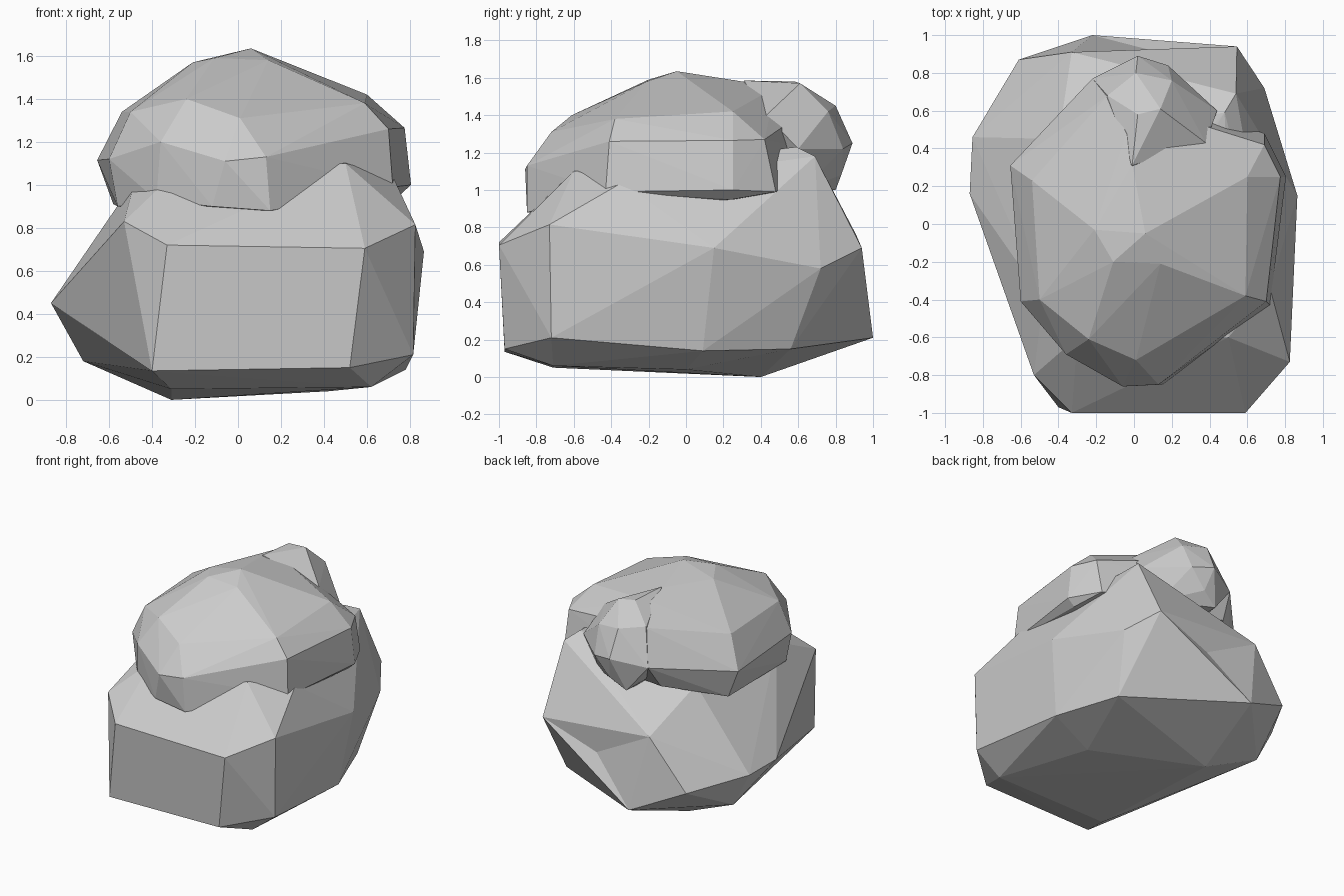
import bpy, bmesh
from mathutils import Vector


def rock(name, corners, dents=()):
    """Flat-faced boulder: convex hull of its main corners, then some corners pushed in."""
    bm = bmesh.new()
    for c in corners:
        bm.verts.new(c)
    res = bmesh.ops.convex_hull(bm, input=bm.verts[:])
    loose = {v for v in res["geom_interior"] if isinstance(v, bmesh.types.BMVert)}
    loose |= {v for v in bm.verts if not v.link_faces}
    bmesh.ops.delete(bm, geom=list(loose), context='VERTS')
    for old, new in dents:
        v = min(bm.verts, key=lambda w: (w.co - Vector(old)).length)
        v.co = new
    bmesh.ops.recalc_face_normals(bm, faces=bm.faces[:])
    mesh = bpy.data.meshes.new(name)
    bm.to_mesh(mesh)
    bm.free()
    obj = bpy.data.objects.new(name, mesh)
    bpy.context.collection.objects.link(obj)
    return obj


# Large base boulder: underside, belt, shoulders, crown
rock("base_boulder", [
    (-.31, -.71, .05), (.62, -.71, .06), (-.31, .40, 0), (.42, .0, .04),
    (-.40, -.97, .135), (.52, -.97, .15), (.815, -.72, .21), (.78, .09, .14),
    (.61, .56, .15), (-.22, 1.0, .21), (-.72, .46, .18),
    (-.87, .16, .45), (-.855, .46, .44), (-.61, .87, .39), (.11, .99, .53),
    (.69, .72, .58), (.545, .94, .69), (.865, .15, .69),
    (-.33, -1, .72), (.59, -1, .705), (.825, -.73, .815), (-.53, -.80, .83),
    (-.33, .91, .76), (.72, -.34, 1.04), (.50, -.60, 1.10),
    (-.30, -.60, 1.05), (-.48, -.40, 1.02), (-.40, .45, 1.0),
    (.54, .69, 1.18), (.48, .59, 1.23),
], dents=[((.11, .99, .53), (.11, .915, .53))])

# Upper boulder resting on the base
rock("top_boulder", [
    (.06, -.05, 1.635), (-.11, -.20, 1.59), (-.21, -.03, 1.57), (-.02, .30, 1.58),
    (.14, -.21, 1.58),
    (.59, -.38, 1.38), (.60, .25, 1.42), (.39, .43, 1.38),
    (-.50, -.40, 1.34), (-.54, .23, 1.34), (-.24, -.61, 1.40), (.01, -.72, 1.31),
    (-.36, -.69, 1.20), (-.60, -.41, 1.12), (-.06, -.86, 1.11), (.13, -.85, 1.13),
    (.70, -.41, 1.26), (.775, .25, 1.265), (.69, .42, 1.27),
    (-.655, .31, 1.115), (-.22, .77, 1.2), (-.14, .68, 1.45), (-.04, .48, 1.55),
    (.15, -.85, .88), (-.12, -.82, .90), (-.38, -.66, .93), (-.56, -.40, .90),
    (.72, -.43, .99), (.805, .25, 1.0), (.69, .48, .99),
    (-.58, .32, .91), (-.25, .66, 1.03), (.40, .55, 1.1), (.75, .25, .95),
])

# Small lump at the back of the upper boulder
rock("back_lump", [
    (-.22, .77, 1.20), (.02, .89, 1.25), (.18, .84, 1.22),
    (-.14, .68, 1.46), (.01, .80, 1.45), (.20, .76, 1.42),
    (.02, .58, 1.58), (.14, .61, 1.57), (-.01, .31, 1.585),
    (.38, .43, 1.40), (.44, .60, 1.22),
    (-.06, .80, 1.0), (.06, .83, 1.08), (.30, .62, 1.0), (-.05, .60, .98),
    (-.25, .40, 1.15), (.05, .20, 1.2),
])
